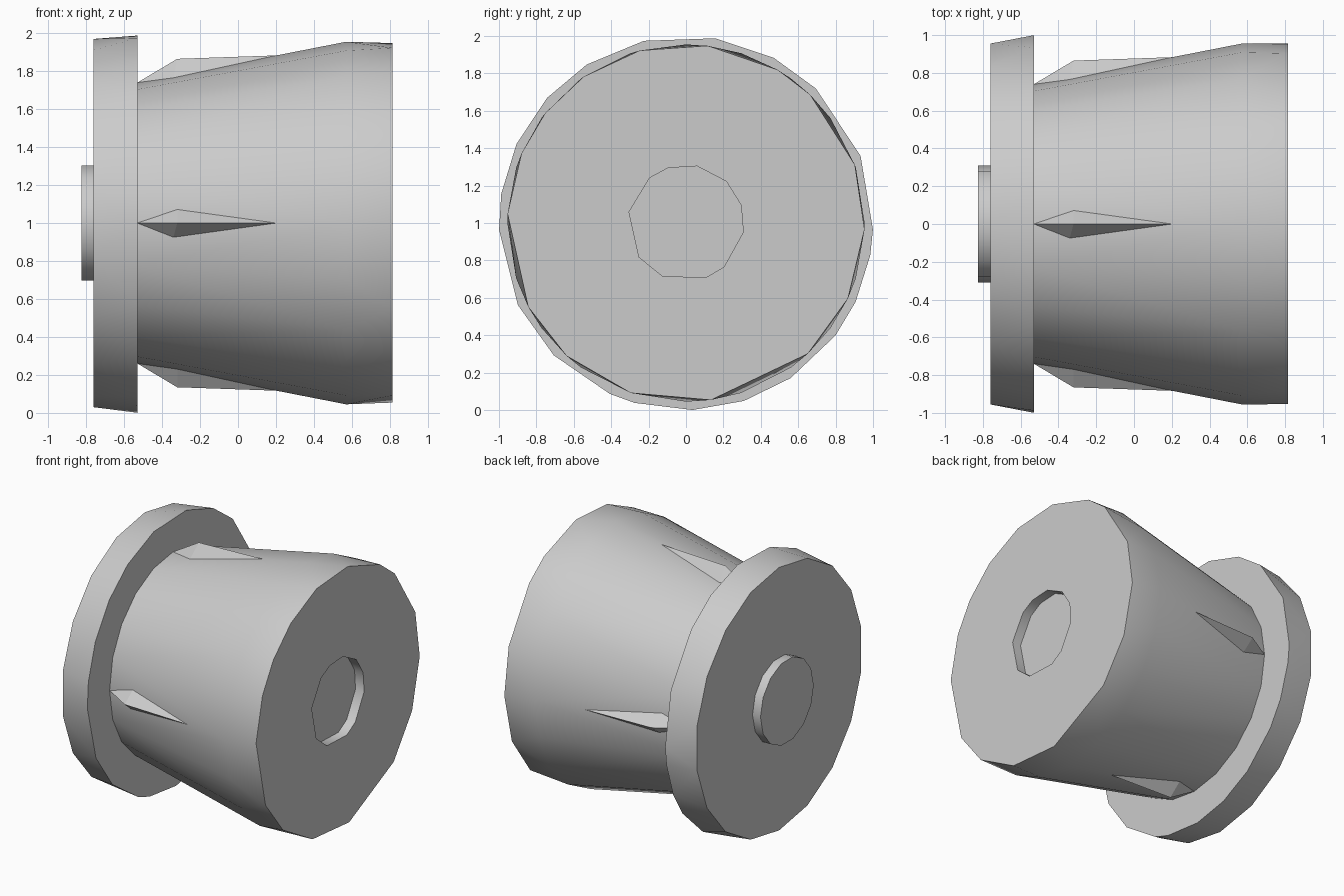
import bpy
import bmesh
from math import radians, sin, cos

if "Cube" in bpy.data.objects:
    bpy.data.objects.remove(bpy.data.objects["Cube"])

GREY = (0.6, 0.6, 0.6, 1)
grey = bpy.data.materials.new("plain grey")
grey.use_nodes = True
grey.diffuse_color = GREY
grey.node_tree.nodes["Principled BSDF"].inputs["Base Color"].default_value = GREY


def even(n, start=0):
    return [start + 360 * i / n for i in range(n)]


def ring(x, radius, angles):
    """Points of a polygon around the x axis, at height 1."""
    return [(x, radius * cos(radians(a)), 1 + radius * sin(radians(a))) for a in angles]


def hull(name, points, smooth=True):
    """Solid convex part wrapped around the points."""
    bm = bmesh.new()
    for p in points:
        bm.verts.new(p)
    bmesh.ops.convex_hull(bm, input=bm.verts[:])
    bmesh.ops.dissolve_limit(bm, angle_limit=radians(0.5), verts=bm.verts[:], edges=bm.edges[:])
    bmesh.ops.recalc_face_normals(bm, faces=bm.faces[:])
    mesh = bpy.data.meshes.new(name)
    bm.to_mesh(mesh)
    bm.free()
    mesh.materials.append(grey)
    if smooth:
        mesh.shade_smooth()
        mesh.set_sharp_from_angle(angle=radians(45))
    obj = bpy.data.objects.new(name, mesh)
    bpy.context.collection.objects.link(obj)
    return obj


# Uneven corners of the hand-cut outlines, in degrees
flange_corners = [103, 81, 62, 46, 21, -2, -10, -25, -37, -56, -72, -88, -106,
                  -114, -135, -154, -178, 171, 155, 138, 122]
cap_corners = [105, 83, 59, 46, 19, -2, -25, -47, -82, -108, -132, -152, 177, 157, 142, 125]
hole_corners = [129, 108, 79, 46, 18, -9, -49, -70, -114, -144, 169]

# Wide flange and the round boss on its outer face
hull("flange", ring(-0.76, 0.97, even(18, 10)) + ring(-0.53, 1.0, flange_corners))
hull("boss", ring(-0.825, 0.31, even(14)) + ring(-0.74, 0.31, even(14)))

# Flared body with a shallow socket in its end
body = hull("body", ring(-0.55, 0.736, even(20)) + ring(0.57, 0.955, even(20))
            + ring(0.815, 0.955, cap_corners))
cutter = hull("socket_cutter", ring(0.745, 0.31, hole_corners) + ring(0.95, 0.31, hole_corners))
cutter.hide_render = True
cut = body.modifiers.new("socket", "BOOLEAN")
cut.operation = "DIFFERENCE"
cut.solver = "EXACT"
cut.object = cutter
bpy.context.view_layer.objects.active = body
bpy.ops.object.modifier_apply(modifier=cut.name)
bpy.data.objects.remove(cutter)
body.data.set_sharp_from_angle(angle=radians(45))

# Four ridged fins: (x, distance from axis, sideways)
fin_shape = [(-0.53, 0.74, 0), (-0.34, 0.765, 0.075), (-0.32, 0.765, -0.075),
             (-0.32, 0.865, 0), (0.26, 0.885, 0), (-0.3, 0.7, 0)]
for side, angle in (("back", 0), ("top", 90), ("front", 180), ("bottom", 270)):
    c, s = cos(radians(angle)), sin(radians(angle))
    hull(side + "_fin", [(x, r * c - w * s, 1 + r * s + w * c) for x, r, w in fin_shape],
         smooth=False)
